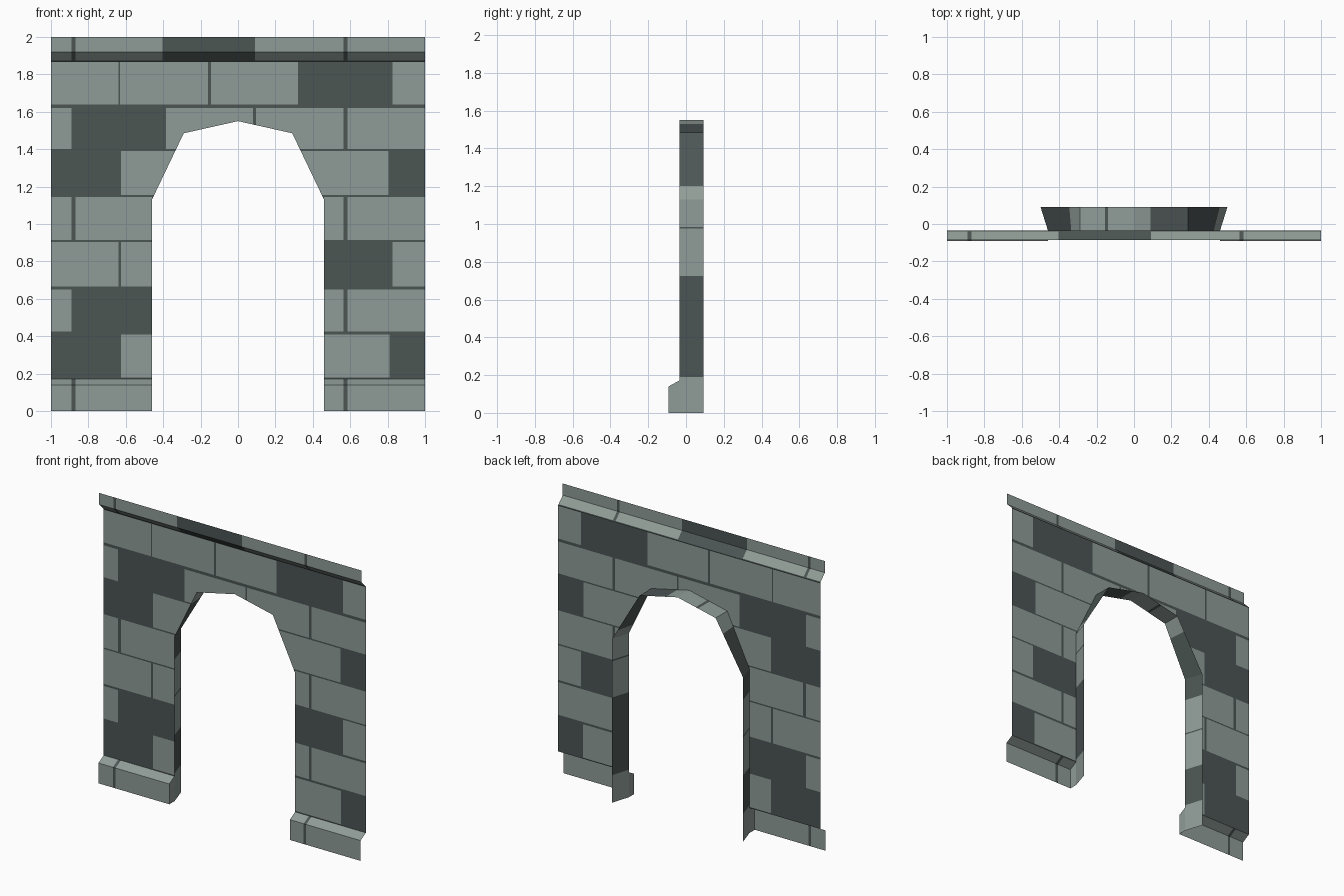
import bpy, bmesh
from mathutils import Vector

if "Cube" in bpy.data.objects:
    bpy.data.objects.remove(bpy.data.objects["Cube"])

def material(name, rgb):
    m = bpy.data.materials.new(name)
    m.diffuse_color = (*rgb, 1)
    m.use_nodes = True
    m.node_tree.nodes["Principled BSDF"].inputs["Base Color"].default_value = m.diffuse_color
    return m

MATS = [material("light_stone", (0.275, 0.330, 0.308)),
        material("dark_stone", (0.072, 0.092, 0.088))]

FRONT, BACK, FOOT, CAP = -0.035, 0.092, -0.092, -0.085

# Courses: bottom, top, then the x spans of the light bricks (the rest is dark)
COURSES = [
    (0.00, 0.172, [(-1, -.89), (-.87, -.46), (.46, .565), (.585, 1)]),
    (0.18, 0.41, [(-.625, -.46), (.46, .81)]),
    (0.425, 0.65, [(-1, -.89), (.46, .565), (.585, 1)]),
    (0.665, 0.905, [(-1, -.64), (-.625, -.46), (.46, .46), (.825, 1)]),
    (0.915, 1.145, [(-1, -.89), (-.87, -.46), (.46, .565), (.585, 1)]),
    (1.155, 1.39, [(-.625, 0), (0, .805)]),
    (1.40, 1.62, [(-1, -.89), (-.385, .08), (.095, .565), (.585, 1)]),
    (1.64, 1.865, [(-1, -.64), (-.63, -.16), (-.145, .32), (.825, 1)]),
    (1.875, 2.00, [(-1, -.89), (-.87, -.405), (.09, .565), (.585, 1)]),
]

def cut(bm, faces, co, no):
    geom = set(faces)
    for f in faces:
        geom |= set(f.verts) | set(f.edges)
    bmesh.ops.bisect_plane(bm, geom=list(geom), dist=1e-5, plane_co=co, plane_no=no)

def finish(bm, name):
    me = bpy.data.meshes.new(name)
    bm.normal_update()
    bm.to_mesh(me)
    bm.free()
    for m in MATS:
        me.materials.append(m)
    ob = bpy.data.objects.new(name, me)
    bpy.context.collection.objects.link(ob)
    return ob

def masonry(name, polys, profile, cheeks=False):
    """Mirrored flat panels, cut into courses and bricks, then bent to the (z, y) profile."""
    bm = bmesh.new()
    for poly in polys:
        for pts in (poly, [(-x, z) for x, z in reversed(poly)]):
            bm.faces.new([bm.verts.new((x, 0, z)) for x, z in pts])
    for z in [z for c in COURSES for z in c[:2]] + [p[0] for p in profile]:
        cut(bm, bm.faces[:], (0, 0, z), (0, 0, 1))
    for z0, z1, spans in COURSES:
        for x in {x for s in spans for x in s}:
            row = [f for f in bm.faces if z0 < f.calc_center_median().z < z1]
            if row:
                cut(bm, row, (x, 0, 0), (1, 0, 0))
    for f in bm.faces:
        c = f.calc_center_median()
        light = any(z0 < c.z < z1 and a < c.x < b
                    for z0, z1, spans in COURSES for a, b in spans)
        f.material_index = 0 if light else 1
    for v in bm.verts:
        z = v.co.z
        for (za, ya), (zb, yb) in zip(profile, profile[1:]):
            if za - 1e-5 <= z <= zb + 1e-5:
                v.co.y = ya + (yb - ya) * (z - za) / (zb - za)
                break
    # End cheeks where the plinth meets the doorway
    if cheeks:
        side = [(FOOT, 0), (FOOT, .14), (FRONT, .172), (FRONT, 0)]
        for s in (1, -1):
            f = bm.faces.new([bm.verts.new((s * .46, y, z)) for y, z in side])
            f.normal_update()
            if f.normal.x * s > 0:
                f.normal_flip()
    return finish(bm, name)

# Plinth with sloped top
masonry("plinth", [[(.46, 0), (1, 0), (1, .172), (.46, .172)]],
        [(0, FOOT), (.14, FOOT), (.172, FRONT)], cheeks=True)

# Wall face around the arched opening
masonry("wall_face", [
    [(.46, .172), (1, .172), (1, 1.13), (.46, 1.13)],
    [(.46, 1.13), (1, 1.13), (1, 1.485), (.29, 1.485)],
    [(0, 1.55), (.29, 1.485), (1, 1.485), (1, 1.87), (0, 1.87)]],
    [(.172, FRONT), (1.87, FRONT)])

# Cornice with sloped underside
masonry("cornice", [[(0, 1.87), (1, 1.87), (1, 2), (0, 2)]],
        [(1.87, FRONT), (1.92, CAP), (2, CAP)])

# Splayed reveal inside the arch
def half_width(z, spring):
    if z <= 1.13:
        return spring
    if z <= 1.485:
        return spring + (.29 - spring) * (z - 1.13) / .355
    return .29 * (1.55 - z) / .065

# side, height, colour of the stretch that starts there (right foot to left foot)
STOPS = [(1, 0, 0), (1, .19, 1), (1, .725, 0), (1, .975, 1), (1, .985, 0), (1, 1.13, 0),
         (1, 1.2, 1), (1, 1.485, 1), (1, 1.53, 0), (1, 1.55, 0),
         (-1, 1.519, 1), (-1, 1.515, 0), (-1, 1.485, 0), (-1, 1.39, 1), (-1, 1.13, 1),
         (-1, .975, 0), (-1, .727, 1), (-1, .717, 0), (-1, .455, 1), (-1, .19, 0), (-1, 0, 0)]
bm = bmesh.new()
pairs = [(bm.verts.new((s * half_width(z, .46), FRONT, z)),
          bm.verts.new((s * half_width(z, .50), BACK, z))) for s, z, _ in STOPS]
for (a, b), (c, d), stop in zip(pairs, pairs[1:], STOPS):
    f = bm.faces.new((a, c, d, b))
    f.material_index = stop[2]
    f.normal_update()
    if f.normal.dot(Vector((0, 0, .8)) - f.calc_center_median()) < 0:
        f.normal_flip()
finish(bm, "arch_reveal")
